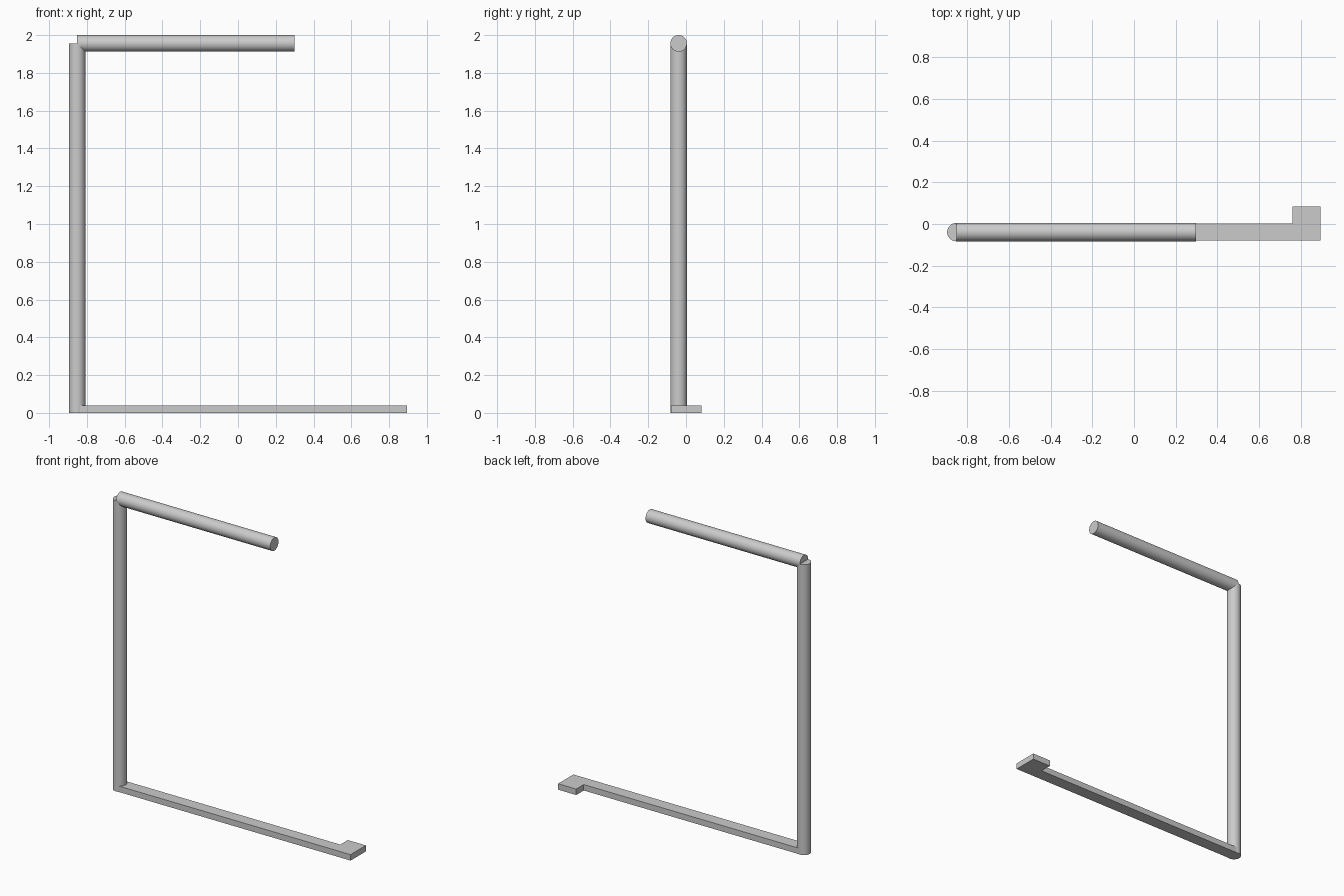
import bpy, bmesh, math

if "Cube" in bpy.data.objects:
    bpy.data.objects.remove(bpy.data.objects["Cube"])

R = 0.044           # tube radius
X0, Y0 = -0.852, -0.039   # post axis
Z_ARM = 2.0 - R     # arm axis height


def tube(name, location, length, rotation=(0, 0, 0)):
    bpy.ops.mesh.primitive_cylinder_add(vertices=48, radius=R, depth=length,
                                        location=location, rotation=rotation)
    obj = bpy.context.object
    obj.name = name
    bpy.ops.object.shade_smooth_by_angle(angle=math.radians(30))
    return obj


def extrude_profile(name, points, height):
    bm = bmesh.new()
    face = bm.faces.new([bm.verts.new((x, y, 0)) for x, y in points])
    result = bmesh.ops.extrude_face_region(bm, geom=[face])
    top = [g for g in result["geom"] if isinstance(g, bmesh.types.BMVert)]
    bmesh.ops.translate(bm, verts=top, vec=(0, 0, height))
    bmesh.ops.recalc_face_normals(bm, faces=bm.faces)
    mesh = bpy.data.meshes.new(name)
    bm.to_mesh(mesh)
    bm.free()
    obj = bpy.data.objects.new(name, mesh)
    bpy.context.collection.objects.link(obj)
    return obj


# Upright post, ending at the arm's axis
tube("post", (X0, Y0, Z_ARM / 2), Z_ARM)

# Horizontal top arm, starting at the post's axis
ARM_END = 0.298
tube("top_arm", ((X0 + ARM_END) / 2, Y0, Z_ARM), ARM_END - X0, (0, math.pi / 2, 0))

# Flat L-shaped base bar with the foot tab at its far end
extrude_profile("base_bar", [(X0, -0.08), (0.895, -0.08), (0.895, 0.083),
                             (0.76, 0.083), (0.76, 0.003), (X0, 0.003)], 0.04)
